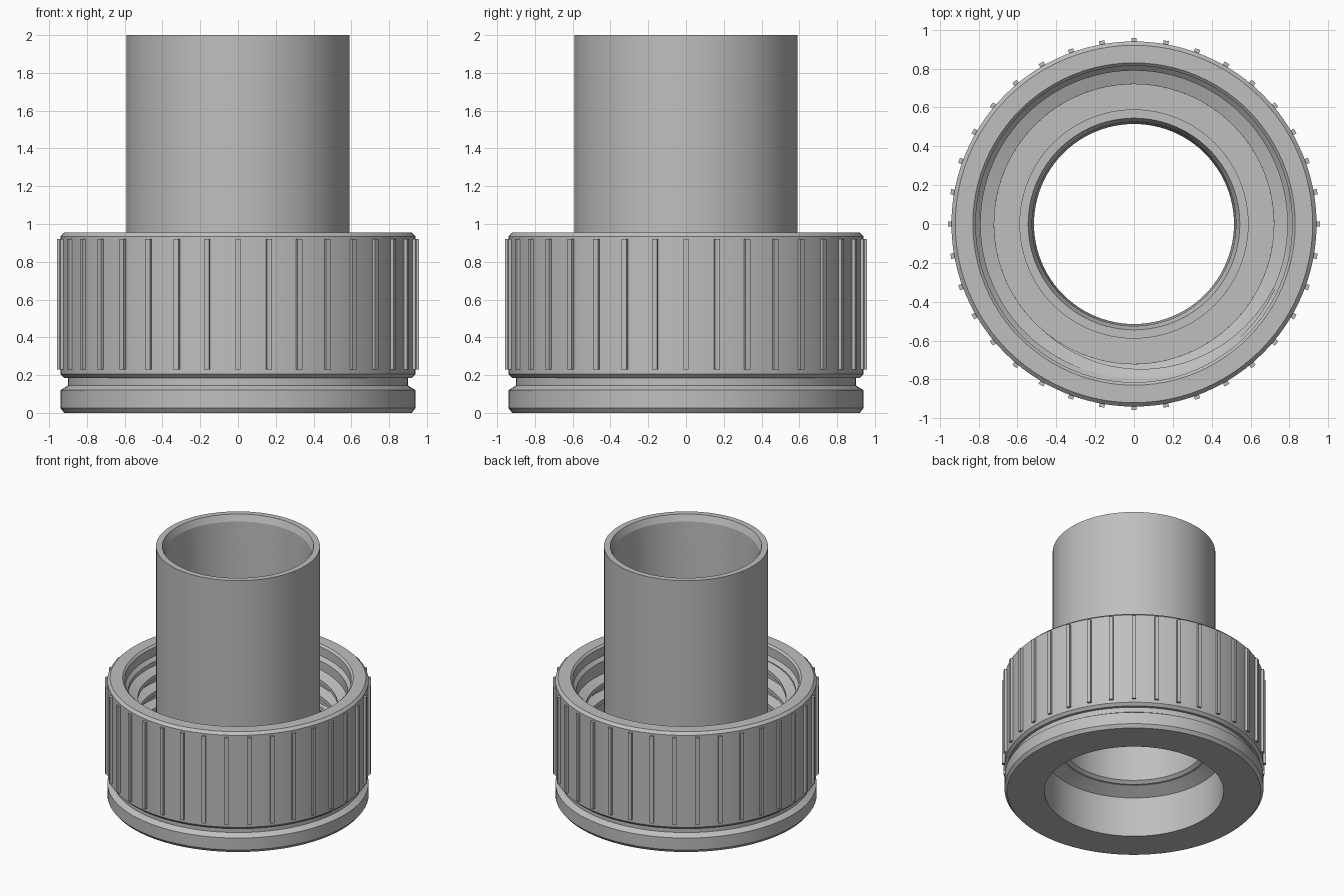
import bpy, bmesh, math

if "Cube" in bpy.data.objects:
    bpy.data.objects.remove(bpy.data.objects["Cube"])

SEG = 96
grey = bpy.data.materials.new("plain_grey")
grey.diffuse_color = (0.52, 0.52, 0.52, 1)
grey.use_nodes = True
grey.node_tree.nodes["Principled BSDF"].inputs["Base Color"].default_value = grey.diffuse_color


def finish(bm, name, smooth=True):
    bmesh.ops.recalc_face_normals(bm, faces=bm.faces)
    me = bpy.data.meshes.new(name)
    bm.to_mesh(me)
    bm.free()
    ob = bpy.data.objects.new(name, me)
    bpy.context.collection.objects.link(ob)
    me.materials.append(grey)
    if smooth:
        bpy.ops.object.select_all(action='DESELECT')
        ob.select_set(True)
        bpy.context.view_layer.objects.active = ob
        bpy.ops.object.shade_smooth_by_angle(angle=math.radians(15))
    return ob


def lathe(name, profile):
    """Revolve a closed (radius, height) profile around z."""
    bm = bmesh.new()
    rings = []
    for i in range(SEG):
        a = math.tau * i / SEG
        rings.append([bm.verts.new((r * math.cos(a), r * math.sin(a), z)) for r, z in profile])
    n = len(profile)
    for i in range(SEG):
        p, q = rings[i], rings[(i + 1) % SEG]
        for j in range(n):
            k = (j + 1) % n
            bm.faces.new((p[j], q[j], q[k], p[k]))
    return finish(bm, name)


# Collar: chamfered nut with a snap groove, threaded cup above, wide bore below
lathe("collar", [
    (0.65, 0.0), (0.92, 0.0), (0.94, 0.025), (0.94, 0.12), (0.90, 0.145),
    (0.90, 0.185), (0.92, 0.185), (0.94, 0.205), (0.94, 0.935), (0.92, 0.955),
    (0.83, 0.955), (0.815, 0.94), (0.815, 0.87), (0.79, 0.845), (0.79, 0.42),
    (0.56, 0.42), (0.56, 0.37), (0.65, 0.32)])

# Tube: straight pipe with a slightly flared mouth
lathe("tube", [
    (0.515, 0.39), (0.54, 0.37), (0.59, 0.37), (0.59, 2.0), (0.545, 2.0),
    (0.525, 1.95), (0.515, 1.5)])

# Seat flange around the foot of the tube
lathe("seat_flange", [(0.585, 0.41), (0.74, 0.41), (0.74, 0.45), (0.72, 0.47), (0.585, 0.47)])

# Internal thread: trapezoid section swept along a helix, fading at both ends
bm = bmesh.new()
turns, pitch, z0 = 2.75, 0.13, 0.47
steps = int(turns * SEG)
start = math.radians(-25) - turns * math.tau
rows = []
for i in range(steps + 1):
    t = i / SEG
    fade = min(1, i / 16, (steps - i) / 28)
    a = start + t * math.tau
    crest = 0.788 - 0.068 * fade
    section = [(0.80, -0.045), (crest, -0.015), (crest, 0.015), (0.80, 0.045)]
    rows.append([bm.verts.new((r * math.cos(a), r * math.sin(a), z0 + pitch * t + dz))
                 for r, dz in section])
for p, q in zip(rows, rows[1:]):
    for j in range(4):
        k = (j + 1) % 4
        bm.faces.new((p[j], q[j], q[k], p[k]))
bm.faces.new(rows[0])
bm.faces.new(rows[-1])
finish(bm, "internal_thread")

# Grip ribs: 36 thin bars around the collar
bm = bmesh.new()
for i in range(36):
    a = math.tau * i / 36
    cube = bmesh.ops.create_cube(bm, size=1)["verts"]
    for v in cube:
        x, y, z = 0.941 + v.co.x * 0.034, v.co.y * 0.028, 0.575 + v.co.z * 0.69
        v.co = (x * math.cos(a) - y * math.sin(a), x * math.sin(a) + y * math.cos(a), z)
finish(bm, "grip_ribs", smooth=False)
